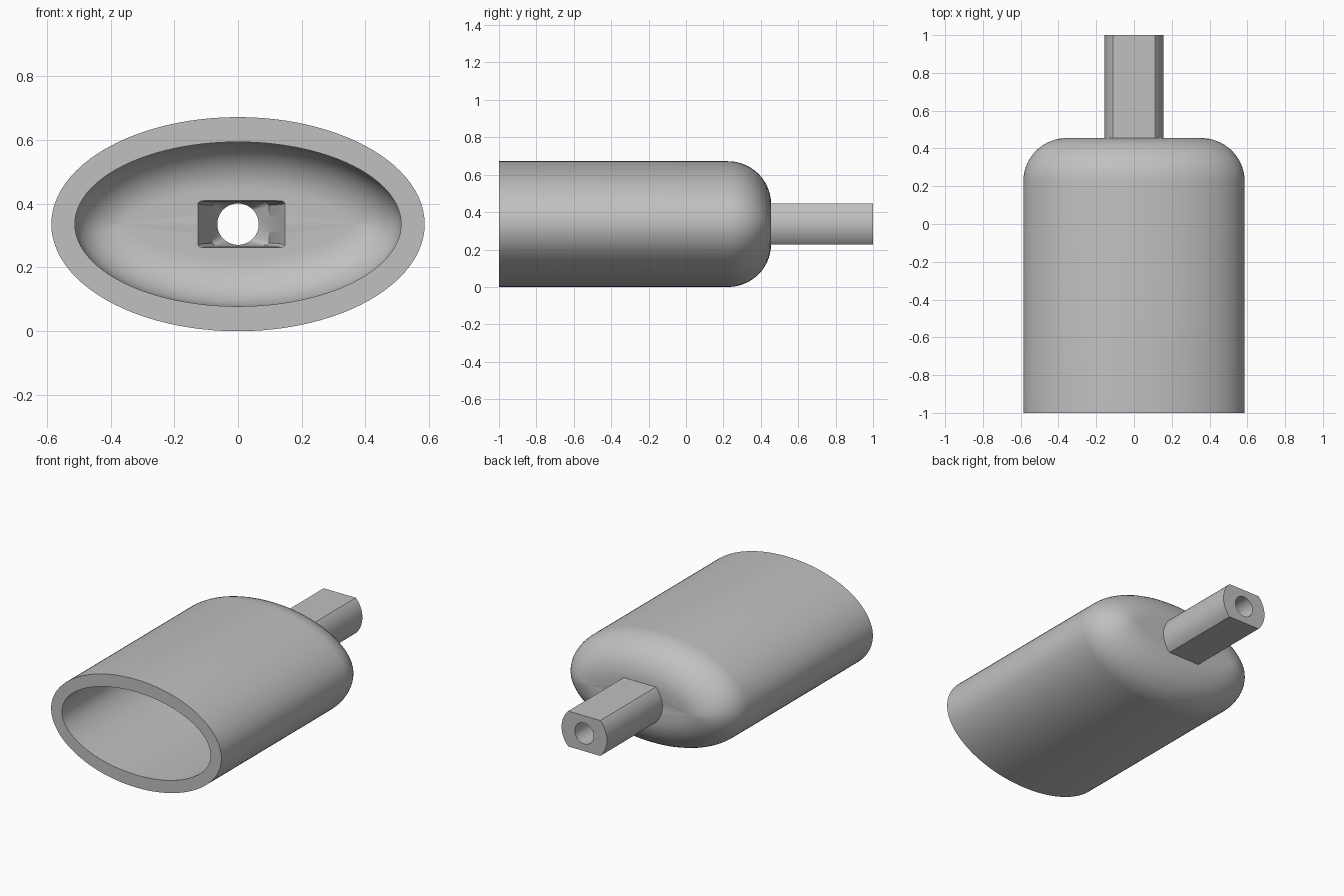
import bpy
import bmesh
from math import sin, cos, pi, sqrt, radians

cube = bpy.data.objects.get("Cube")
if cube:
    bpy.data.objects.remove(cube)

N = 96
MID = 0.336
ANGLES = [2 * pi * i / N for i in range(N)]

grey = bpy.data.materials.new("plain grey")
grey.use_nodes = True
grey.diffuse_color = (0.53, 0.53, 0.53, 1)
grey.node_tree.nodes["Principled BSDF"].inputs["Base Color"].default_value = (0.53, 0.53, 0.53, 1)


def clamp(v, limit):
    return max(-limit, min(limit, v))


def ellipse(a, b, y):
    return [(a * cos(t), y, MID + b * sin(t)) for t in ANGLES]


def rounded_rect(hx, hz, y, cx=0.0):
    return [(cx + hx * clamp(1.36 * cos(t), 1), y, MID + hz * clamp(1.36 * sin(t), 1))
            for t in ANGLES]


def flatted_circle(radius, flat, y):
    return [(radius * cos(t), y, MID + clamp(radius * sin(t), flat)) for t in ANGLES]


def fillet_ring(a, b, radius, y_start, phi):
    """Ellipse moved inward along its normals on a rolling-ball fillet, stopping at the ridge."""
    ring = []
    for t in ANGLES:
        nx, nz = cos(t) / a, sin(t) / b
        length = sqrt(nx * nx + nz * nz)
        d = min(radius * (1 - cos(phi)), b * b * length)
        y = y_start + sqrt(max(0, radius ** 2 - (radius - d) ** 2))
        ring.append((a * cos(t) - d * nx / length, y, MID + b * sin(t) - d * nz / length))
    return ring


def fillet(a, b, radius, y_start, steps=14):
    return [fillet_ring(a, b, radius, y_start, pi / 2 * i / steps) for i in range(steps + 1)]


def skin(name, rings):
    bm = bmesh.new()
    loops = [[bm.verts.new(p) for p in ring] for ring in rings]
    for low, high in zip(loops, loops[1:]):
        for i in range(N):
            j = (i + 1) % N
            bm.faces.new((low[i], low[j], high[j], high[i]))
    bmesh.ops.remove_doubles(bm, verts=bm.verts, dist=0.0002)
    bmesh.ops.recalc_face_normals(bm, faces=bm.faces)
    mesh = bpy.data.meshes.new(name)
    bm.to_mesh(mesh)
    bm.free()
    mesh.materials.append(grey)
    obj = bpy.data.objects.new(name, mesh)
    bpy.context.collection.objects.link(obj)
    bpy.ops.object.select_all(action='DESELECT')
    obj.select_set(True)
    bpy.context.view_layer.objects.active = obj
    bpy.ops.object.shade_smooth_by_angle(angle=radians(30))


# Hollow oval shell: stem bore, pocket, cavity, front rim, outside, closed back
bore = [ellipse(0.065, 0.065, 0.62)]
pocket = [rounded_rect(0.09, 0.066, 0.58, 0.008),
          rounded_rect(0.127, 0.069, 0.40, 0.011),
          rounded_rect(0.136, 0.074, 0.378, 0.011)]
cavity = fillet(0.512, 0.258, 0.15, 0.228)[::-1] + [ellipse(0.512, 0.258, -1)]
outside = [ellipse(0.586, 0.336, -1)] + fillet(0.586, 0.336, 0.23, 0.225)
back = [flatted_circle(0.14, 0.1, 0.455)]
skin("shell", bore + pocket + cavity + outside + back)

# Stem with flats above and below and a round bore
skin("stem", [flatted_circle(0.156, 0.11, 0.43),
              flatted_circle(0.156, 0.11, 1),
              ellipse(0.065, 0.065, 1),
              ellipse(0.065, 0.065, 0.62)])
